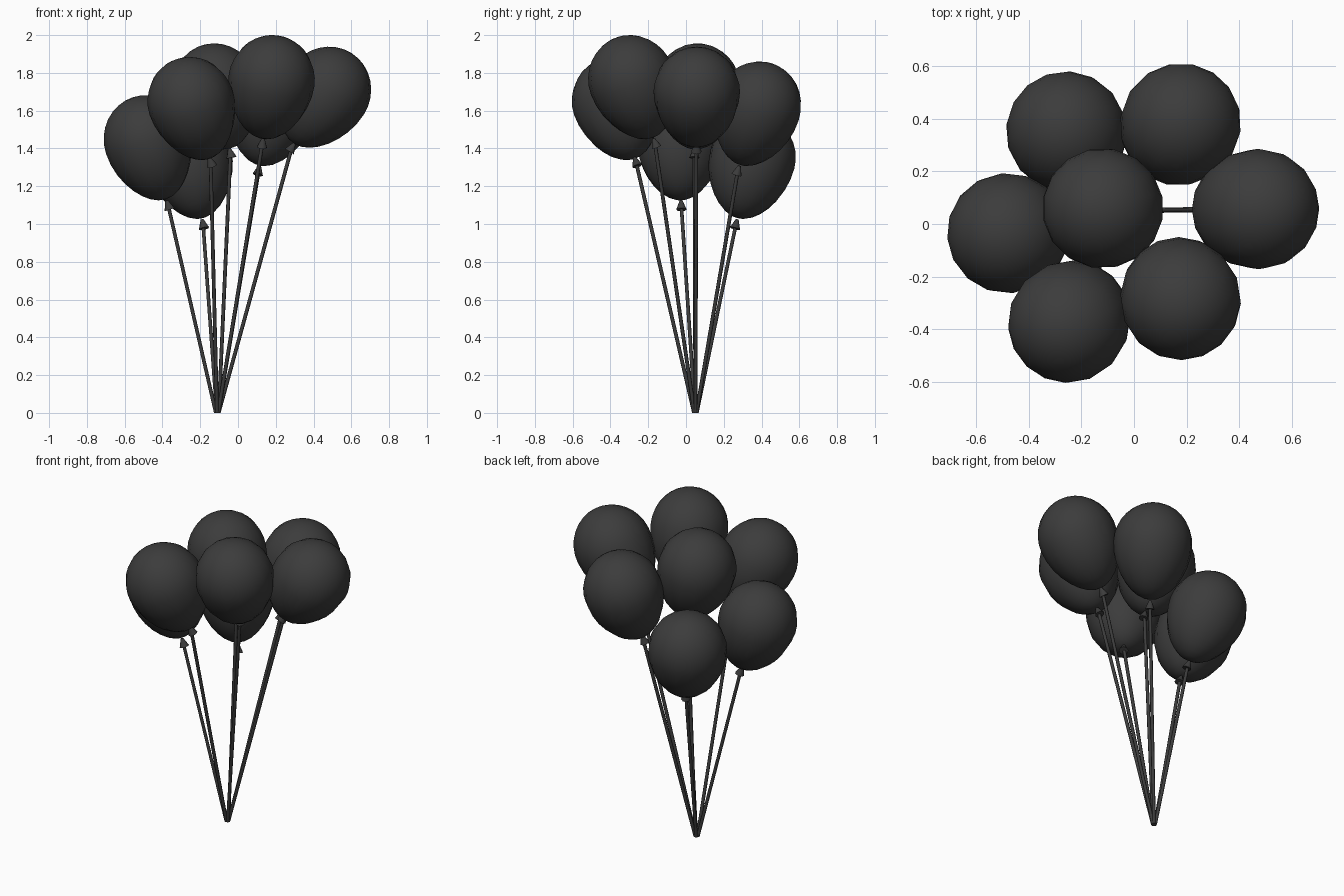
import bpy
import math
from mathutils import Vector

cube = bpy.data.objects.get("Cube")
if cube:
    bpy.data.objects.remove(cube, do_unlink=True)


def make_material(name, colour):
    mat = bpy.data.materials.new(name)
    mat.use_nodes = True
    mat.diffuse_color = colour
    mat.node_tree.nodes["Principled BSDF"].inputs["Base Color"].default_value = colour
    return mat


charcoal = make_material("charcoal", (0.045, 0.045, 0.045, 1))

SIDES = 16
RADIUS, TOP, BOTTOM = 0.229, 0.24, 0.328   # egg: width, upper and lower lengths
KNOT_R, KNOT_H = 0.028, 0.05
STRING_R = 0.01
BASE = Vector((-0.11, 0.05, 0))


def finish(obj, name, angle):
    obj.name = name
    obj.data.materials.append(charcoal)
    bpy.ops.object.shade_smooth_by_angle(angle=math.radians(angle))


def align(obj, axis):
    obj.rotation_mode = 'QUATERNION'
    obj.rotation_quaternion = axis.to_track_quat('Z', 'Y')


def add_balloon(name, centre, axis):
    # Sphere stretched into an egg that narrows toward the neck
    bpy.ops.mesh.primitive_uv_sphere_add(segments=SIDES, ring_count=16, radius=1, location=centre)
    obj = bpy.context.object
    for v in obj.data.vertices:
        z = v.co.z
        taper = 1 if z > 0 else 1 - 0.12 * z * z
        v.co.x *= RADIUS * taper
        v.co.y *= RADIUS * taper
        v.co.z *= TOP if z > 0 else BOTTOM
    align(obj, axis)
    finish(obj, name + "_balloon", 60)


def add_knot(name, knot, axis):
    bpy.ops.mesh.primitive_cone_add(vertices=8, radius1=KNOT_R, radius2=0.008,
                                    depth=KNOT_H, location=knot)
    obj = bpy.context.object
    align(obj, axis)
    finish(obj, name + "_knot", 50)


def add_string(name, knot):
    # Strings fan slightly apart where they are gathered
    spread = Vector((knot.x - BASE.x, knot.y - BASE.y, 0)).normalized() * 0.008
    start = BASE + spread + Vector((0, 0, 0.002))
    line = knot - start
    bpy.ops.mesh.primitive_cylinder_add(vertices=8, radius=STRING_R, depth=line.length,
                                        location=(start + knot) / 2)
    obj = bpy.context.object
    align(obj, line)
    finish(obj, name + "_string", 50)


# Each balloon: name, centre of widest ring, knot position
BUNCH = [
    ("right", (-0.482, -0.035, 1.443), (-0.37, -0.025, 1.10)),
    ("back_right", (-0.258, 0.352, 1.345), (-0.185, 0.265, 1.00)),
    ("front_right", (-0.25, -0.375, 1.647), (-0.145, -0.265, 1.33)),
    ("middle", (-0.12, 0.06, 1.717), (-0.04, 0.045, 1.375)),
    ("back_left", (0.178, 0.382, 1.622), (0.11, 0.275, 1.285)),
    ("front_left", (0.178, -0.288, 1.762), (0.13, -0.165, 1.43)),
    ("left", (0.473, 0.057, 1.702), (0.285, 0.055, 1.405)),
]

for name, centre, knot in BUNCH:
    centre, knot = Vector(centre), Vector(knot)
    axis = (centre - knot).normalized()
    add_balloon(name, centre, axis)
    add_knot(name, knot, axis)
    add_string(name, knot)
